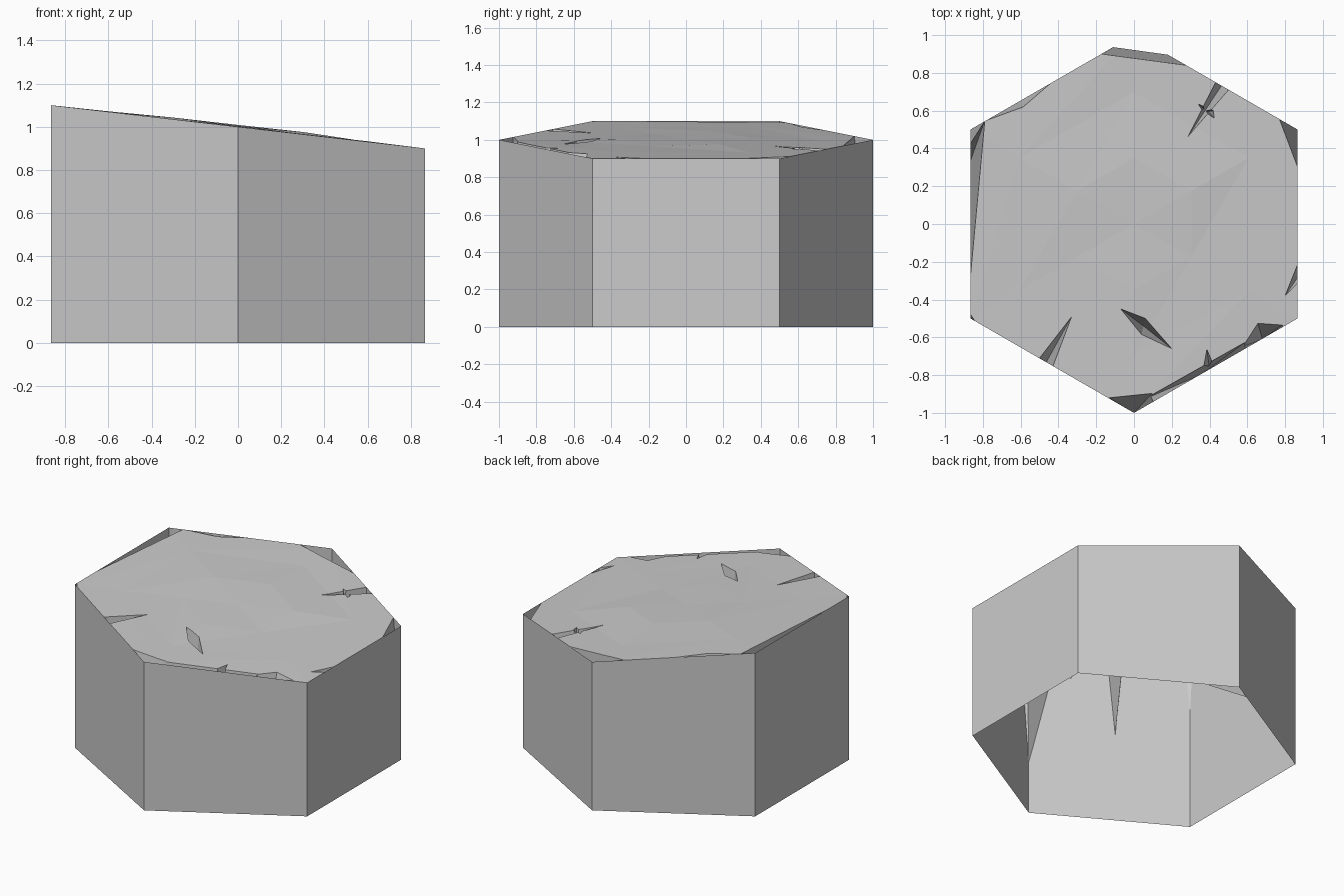
import bpy, bmesh, math, random
from mathutils import Vector

if "Cube" in bpy.data.objects:
    bpy.data.objects.remove(bpy.data.objects["Cube"])

random.seed(4)
HEX = [(math.cos(math.radians(60 * i + 30)), math.sin(math.radians(60 * i + 30))) for i in range(6)]


def top_z(x):
    return 1 - 0.1155 * x


def make_object(name, bm):
    bmesh.ops.recalc_face_normals(bm, faces=bm.faces[:])
    mesh = bpy.data.meshes.new(name)
    bm.to_mesh(mesh)
    bm.free()
    ob = bpy.data.objects.new(name, mesh)
    bpy.context.collection.objects.link(ob)
    return ob


def band(bm, a, b):
    for i in range(6):
        j = (i + 1) % 6
        bm.faces.new((a[i], a[j], b[j], b[i]))


def hex_sides(bm):
    lo = [bm.verts.new((x, y, 0)) for x, y in HEX]
    hi = [bm.verts.new((x, y, top_z(x))) for x, y in HEX]
    band(bm, lo, hi)
    return lo, hi


def cut(ob, outline, apex):
    """Carve a pointed wedge: outline on the sloping top, apex deep below."""
    apex = Vector(apex)
    bm = bmesh.new()
    tip = bm.verts.new(apex)
    rim = []
    for x, y in outline:
        p = Vector((x, y, top_z(x)))
        rim.append(bm.verts.new(apex + (p - apex) * 1.2))
    bm.faces.new(rim)
    for i in range(len(rim)):
        bm.faces.new((rim[i - 1], rim[i], tip))
    cutter = make_object("cutter", bm)
    cutter.hide_render = True
    mod = ob.modifiers.new("chip", 'BOOLEAN')
    mod.operation = 'DIFFERENCE'
    mod.solver = 'EXACT'
    mod.object = cutter
    bpy.context.view_layer.update()
    result = bpy.data.meshes.new_from_object(ob.evaluated_get(bpy.context.evaluated_depsgraph_get()))
    ob.modifiers.clear()
    if len(result.polygons) > 20:
        ob.data = result
    bpy.data.objects.remove(cutter)


# Outer wall: open hexagonal skirt with a sloping rim
bm = bmesh.new()
hex_sides(bm)
make_object("outer_wall", bm)

# Stone core: hexagonal block with a gently uneven sloping top
bm = bmesh.new()
lo, ring = hex_sides(bm)
bm.faces.new(lo[::-1])
for s in (0.7, 0.35):
    inner = [bm.verts.new((x * s, y * s, top_z(x * s) + random.uniform(-0.004, 0.012))) for x, y in HEX]
    band(bm, ring, inner)
    ring = inner
mid = bm.verts.new((0, 0, 1.004))
for i in range(6):
    bm.faces.new((ring[i - 1], ring[i], mid))
bmesh.ops.triangulate(bm, faces=bm.faces[:])
stone = make_object("chipped_top", bm)

# Chips along the rim and corners
cut(stone, [(-0.13, -0.92), (0.095, -0.897), (0.2, -1.2), (-0.2, -1.2)], (0, -1.001, 0.35))
cut(stone, [(0.05, -0.93), (0.587, -0.627), (0.8, -0.8), (0.3, -1.1)], (0.35, -0.80, 0.5))
cut(stone, [(0.575, -0.65), (0.656, -0.526), (0.785, -0.535), (0.9, -0.7), (0.7, -0.8)], (0.68, -0.61, 0.6))
cut(stone, [(0.77, 0.555), (0.867, 0.3), (1.1, 0.3), (0.9, 0.8)], (0.867, 0.5, 0.3))
cut(stone, [(0.868, -0.21), (0.80, -0.38), (0.868, -0.31), (0.95, -0.28)], (0.868, -0.28, 0.7))
cut(stone, [(-0.17, 0.9), (0.28, 0.84), (0.3, 1.2), (-0.3, 1.2)], (0, 1, -1.8))
cut(stone, [(-0.868, -0.3), (-0.79, 0.546), (-1.1, 0.6), (-1.1, -0.3)], (-0.867, 0.33, 0.32))
cut(stone, [(-0.868, 0.35), (-0.79, 0.546), (-0.9, 0.8), (-1.1, 0.4)], (-0.868, 0.5, 0.15))
cut(stone, [(-0.79, 0.546), (-0.587, 0.62), (-0.43, 0.755), (-0.7, 0.9)], (-0.62, 0.645, 0.6))
cut(stone, [(-0.868, -0.475), (-0.84, -0.517), (-1, -0.7), (-1.1, -0.5)], (-0.868, -0.501, 0.76))

# Cracks in the top
cut(stone, [(-0.5, -0.71), (-0.33, -0.49), (-0.43, -0.755), (-0.5, -0.8)], (-0.465, -0.733, 0.6))
cut(stone, [(0.434, 0.754), (0.286, 0.463), (0.50, 0.71), (0.5, 0.8)], (0.465, 0.735, 0.6))
cut(stone, [(0.34, 0.635), (0.36, 0.605), (0.425, 0.56), (0.42, 0.6)], (0.39, 0.595, 0.8))
cut(stone, [(-0.07, -0.45), (0.06, -0.5), (0.2, -0.66), (0.04, -0.585)], (0.05, -0.54, 0.72))
cut(stone, [(0.37, -0.75), (0.386, -0.664), (0.43, -0.77), (0.42, -0.85)], (0.4, -0.77, 0.7))

# Keep only the top and its chips; the inside stays hollow and open below
bm = bmesh.new()
bm.from_mesh(stone.data)
normals = [Vector((math.cos(math.radians(60 * i)), math.sin(math.radians(60 * i)), 0)) for i in range(6)]
drop = [f for f in bm.faces
        if all(v.co.z < 1e-3 for v in f.verts)
        or any(all(n.dot(v.co) > 0.8655 for v in f.verts) for n in normals)]
bmesh.ops.delete(bm, geom=drop, context='FACES')
bm.to_mesh(stone.data)
bm.free()
